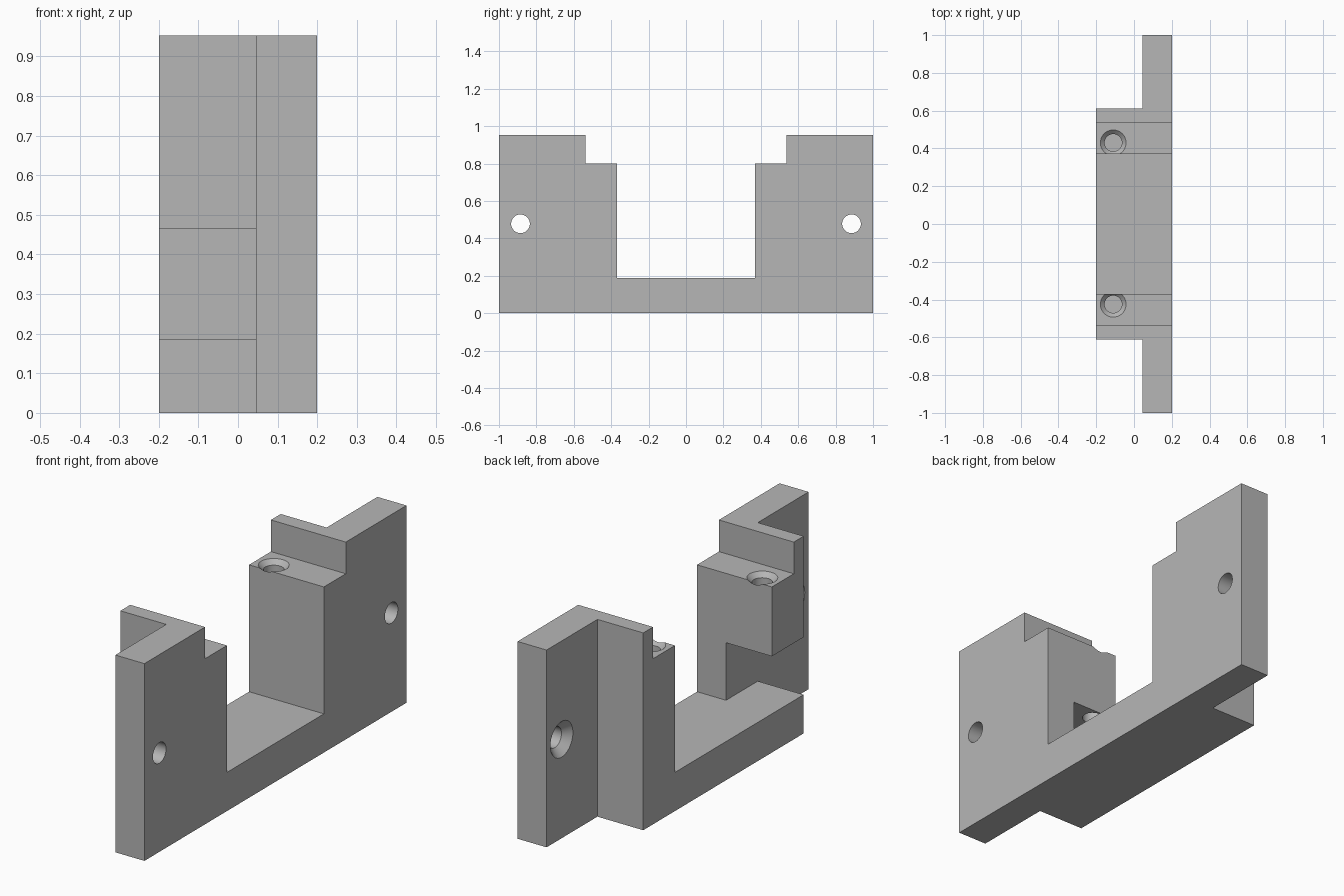
import bpy, bmesh, math
from mathutils import Matrix, Vector

cube = bpy.data.objects.get("Cube")
if cube:
    bpy.data.objects.remove(cube, do_unlink=True)

gray = bpy.data.materials.new("matte gray")
gray.use_nodes = True
gray.diffuse_color = (0.47, 0.47, 0.47, 1)
gray.node_tree.nodes["Principled BSDF"].inputs["Base Color"].default_value = (0.47, 0.47, 0.47, 1)

BACK, FACE, PLATE = -0.2, 0.2, 0.045   # x of the block rear, plate front, plate rear
TOP, LEDGE, SILL = 0.953, 0.80, 0.187  # heights of the stepped outline
HALF_BLOCK = 0.612


def make_object(name, bm):
    bmesh.ops.recalc_face_normals(bm, faces=bm.faces)
    mesh = bpy.data.meshes.new(name)
    bm.to_mesh(mesh)
    bm.free()
    mesh.materials.append(gray)
    obj = bpy.data.objects.new(name, mesh)
    bpy.context.collection.objects.link(obj)
    return obj


def box(name, low, high):
    bm = bmesh.new()
    low, high = Vector(low), Vector(high)
    size = Matrix.Diagonal((*(high - low), 1))
    bmesh.ops.create_cube(bm, size=1, matrix=Matrix.Translation((low + high) / 2) @ size)
    return make_object(name, bm)


def drill(name, start, turn, radius, sink, depth):
    """Countersunk drill whose mouth is at start, boring along local -z."""
    over = 0.02
    outline = [(0, over), (radius + sink + over, over), (radius, -sink), (radius, -depth), (0, -depth)]
    bm = bmesh.new()
    verts = [bm.verts.new((r, 0, z)) for r, z in outline]
    edges = [bm.edges.new(pair) for pair in zip(verts, verts[1:])]
    bmesh.ops.spin(bm, geom=verts + edges, cent=(0, 0, 0), axis=(0, 0, 1),
                   angle=math.tau, steps=48, use_duplicate=False)
    bmesh.ops.remove_doubles(bm, verts=bm.verts, dist=1e-5)
    bmesh.ops.transform(bm, verts=bm.verts, matrix=Matrix.Translation(start) @ turn)
    return make_object(name, bm)


# Stepped U outline, mirrored and extruded through the full thickness
half = [(1, 0), (1, TOP), (0.537, TOP), (0.537, LEDGE), (0.37, LEDGE), (0.37, SILL)]
outline = half + [(-y, z) for y, z in reversed(half)]
bm = bmesh.new()
profile = bm.faces.new([bm.verts.new((BACK, y, z)) for y, z in outline])
extruded = bmesh.ops.extrude_face_region(bm, geom=[profile])["geom"]
bmesh.ops.translate(bm, vec=(FACE - BACK, 0, 0),
                    verts=[v for v in extruded if isinstance(v, bmesh.types.BMVert)])
bracket = make_object("mounting_bracket", bm)

# Window under one post; its hole runs through, the other is blind
cutters = [box("post_window", (-0.3, -0.7, SILL), (PLATE, -0.3, 0.465)),
           drill("right_post_drill", (-0.11, -0.425, LEDGE), Matrix(), 0.046, 0.022, 0.4),
           drill("left_post_drill", (-0.11, 0.43, LEDGE), Matrix(), 0.046, 0.022, 0.335)]

# Thin wings at both ends with countersunk screw holes from the rear
to_rear = Matrix.Rotation(-math.pi / 2, 4, "Y")
for side, s in (("left", 1), ("right", -1)):
    ends = sorted((s * HALF_BLOCK, s * 1.1))
    cutters.append(box(side + "_wing_relief", (-0.3, ends[0], -0.1), (PLATE, ends[1], 1.1)))
    cutters.append(drill(side + "_wing_drill", (PLATE, s * 0.885, 0.478), to_rear, 0.05, 0.036, 0.3))

# Cut every feature, reliefs before drills
cutters.sort(key=lambda c: c.name.endswith("drill"))
bpy.ops.object.select_all(action="DESELECT")
bpy.context.view_layer.objects.active = bracket
bracket.select_set(True)
for cutter in cutters:
    cutter.hide_render = True
    mod = bracket.modifiers.new(cutter.name, "BOOLEAN")
    mod.operation, mod.solver, mod.object = "DIFFERENCE", "EXACT", cutter
    bpy.ops.object.modifier_apply(modifier=mod.name)
    bpy.data.objects.remove(cutter, do_unlink=True)

bpy.ops.object.shade_smooth_by_angle(angle=math.radians(30))
